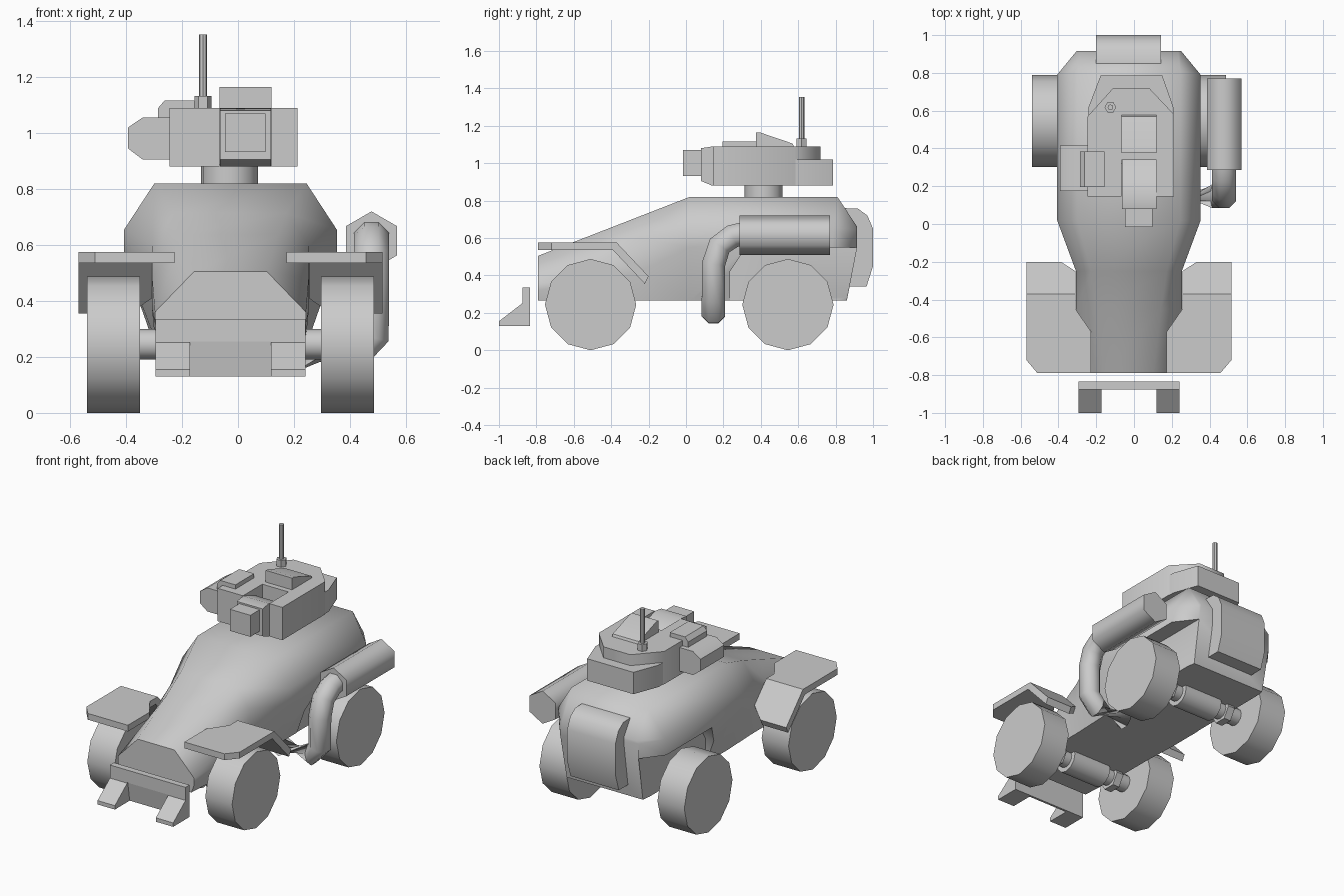
import bpy, bmesh, math
from mathutils import Vector

if "Cube" in bpy.data.objects:
    bpy.data.objects.remove(bpy.data.objects["Cube"], do_unlink=True)

CX = -0.027  # centre plane of the vehicle

grey = bpy.data.materials.new("plain grey")
grey.use_nodes = True
colour = (0.6, 0.6, 0.6, 1)
grey.diffuse_color = colour
grey.node_tree.nodes["Principled BSDF"].inputs["Base Color"].default_value = colour


def finish(name, bm, x=0.0, mirror=False, angle=40, cutter=None):
    """Turn a bmesh into a shaded object, optionally cut and mirrored."""
    bmesh.ops.recalc_face_normals(bm, faces=bm.faces)
    mesh = bpy.data.meshes.new(name)
    bm.to_mesh(mesh)
    bm.free()
    mesh.materials.append(grey)
    ob = bpy.data.objects.new(name, mesh)
    bpy.context.collection.objects.link(ob)
    ob.location.x = x
    bpy.ops.object.select_all(action='DESELECT')
    ob.select_set(True)
    bpy.context.view_layer.objects.active = ob
    if cutter:
        mod = ob.modifiers.new("cut", 'BOOLEAN')
        mod.operation = 'DIFFERENCE'
        mod.solver = 'EXACT'
        mod.object = cutter
        bpy.ops.object.modifier_apply(modifier=mod.name)
    bpy.ops.object.shade_smooth_by_angle(angle=math.radians(angle))
    if mirror:
        ob.modifiers.new("mirror", 'MIRROR').use_mirror_merge = False
    return ob


def loft(rings, caps=True):
    """Skin a list of rings that have equal point counts."""
    bm = bmesh.new()
    rows = [[bm.verts.new(p) for p in ring] for ring in rings]
    n = len(rows[0])
    for a, b in zip(rows, rows[1:]):
        for i in range(n):
            j = (i + 1) % n
            bm.faces.new((a[i], a[j], b[j], b[i]))
    if caps:
        bm.faces.new(rows[0])
        bm.faces.new(rows[-1])
    return bm


def prism(name, axis, pts, a, b, **kw):
    """Extrude a 2D profile along an axis from a to b."""
    def place(p, d):
        return {'X': (d, p[0], p[1]), 'Y': (p[0], d, p[1]), 'Z': (p[0], p[1], d)}[axis]
    return finish(name, loft([[place(p, d) for p in pts] for d in (a, b)]), **kw)


def ngon(cx, cy, r, n, turn=0.0):
    return [(cx + r * math.cos(turn + math.tau * i / n),
             cy + r * math.sin(turn + math.tau * i / n)) for i in range(n)]


def rect(x0, x1, y0, y1):
    return [(x0, y0), (x1, y0), (x1, y1), (x0, y1)]


# Rear wheel arch cutters
arch = [(0.235, 0.2), (0.235, 0.42), (0.32, 0.55), (1.1, 0.55), (1.1, 0.2)]
arch_cutter = prism("arch_cutter", 'X', arch, 0.277, 0.6, x=CX, mirror=True)
arch_cutter.hide_render = True
arch_cutter.hide_viewport = False

# Hull: half sections of (half width, y, z), mirrored into rings
sections = [
    [(.13, -.79, .505), (.27, -.79, .36), (.27, -.79, .32), (.25, -.79, .265)],
    [(.17, -.45, .637), (.28, -.45, .48), (.28, -.45, .37), (.27, -.45, .265)],
    [(.20, -.25, .715), (.28, -.25, .60), (.28, -.25, .42), (.27, -.25, .265)],
    [(.272, .02, .82), (.38, .02, .655), (.38, .02, .55), (.28, .02, .265)],
    [(.272, .81, .82), (.38, .79, .655), (.38, .78, .55), (.28, .78, .265)],
    [(.26, .915, .66), (.277, .915, .645), (.277, .915, .55), (.27, .86, .265)],
]
rings = [s + [(-x, y, z) for x, y, z in reversed(s)] for s in sections]
finish("hull", loft(rings), x=CX, angle=58, cutter=arch_cutter)
arch_cutter.hide_set(True)

# Rear stowage box
prism("rear_box", 'X', [(.84, .76), (.92, .757), (.97, .72), (1, .65), (1, .45),
                        (.965, .34), (.85, .34)], -0.2, 0.142)

# Wheels and axles
for place, y in (("front", -0.51), ("rear", 0.545)):
    prism(place + "_wheels", 'X', ngon(y, .244, .244, 12), .323, .513, x=CX, mirror=True)
    prism(place + "_axle", 'X', ngon(y, .245, .055, 12), -.33, .33, x=CX)
    prism(place + "_axle_housing", 'X', ngon(y, .245, .085, 12), -.14, .14, x=CX)
    prism(place + "_axle_collars", 'X', ngon(y, .245, .08, 6), .2, .25, x=CX, mirror=True)

# Front fenders: a flat plate with a bent rear flap
fold, top, thick = -0.37, 0.575, 0.04
flat = [(.2, -.79), (.484, -.79), (.543, -.72), (.543, fold), (.283, fold), (.283, -.45), (.2, -.57)]
flap = [(.283, fold), (.543, fold), (.543, -.2), (.36, -.2), (.283, -.25)]
bm = bmesh.new()
for outline in (flat, flap):
    bm.faces.new([bm.verts.new((x, y, top - max(0, y - fold) * 1.06)) for x, y in outline])
bmesh.ops.remove_doubles(bm, verts=bm.verts, dist=0.001)
upper = list(bm.faces)
lower = bmesh.ops.extrude_face_region(bm, geom=upper, use_keep_orig=True)["geom"]
for v in lower:
    if isinstance(v, bmesh.types.BMVert):
        v.co += Vector((0, -0.02 if v.co.y > fold - .01 else 0, -thick))
finish("front_fenders", bm, x=CX, mirror=True, angle=30)

# Front bumper plate with two prongs
prism("bumper_plate", 'Y', [(-.268, .13), (-.145, .13), (-.145, .255), (.145, .255),
                            (.145, .13), (.268, .13), (.268, .335), (-.268, .335)],
      -.875, -.835, x=CX)
prism("bumper_inset", 'X', [(-.835, .13), (-.85, .13), (-.87, .255), (-.835, .255)],
      -.145, .145, x=CX)
prism("bumper_prongs", 'X', [(-1, .13), (-.87, .13), (-.87, .255), (-1, .155)],
      .145, .268, x=CX, mirror=True)

# Exhaust: hexagonal muffler and bent pipe
prism("exhaust_muffler", 'Y', ngon(.477, .615, .105, 6, math.pi / 2), .285, .77, angle=65)
path = [Vector(p) for p in ((.477, .3, .62), (.477, .25, .61), (.477, .18, .56), (.477, .147, .46),
                            (.477, .147, .27), (.42, .147, .207), (.2, .147, .207))]
pipe = []
for i, p in enumerate(path):
    t = (path[min(i + 1, len(path) - 1)] - path[max(i - 1, 0)]).normalized()
    # keep the section frame steady around each bend
    side = Vector((1, 0, 0)) if i < 4 else Vector((0, 1, 0)).cross(t)
    if i < 4:
        u, v = side, side.cross(t)
    else:
        u, v = -side if side.x < 0 else side, Vector((0, 1, 0))
        v = u.cross(t)
    pipe.append([p + u * a + v * b for a, b in ngon(0, 0, .068, 8, math.pi / 8)])
finish("exhaust_pipe", loft(pipe), angle=60)

# Turret ring and body with a front slot
prism("turret_ring", 'Z', ngon(-.03, .415, .102, 16), .8, .89)
prism("turret_body", 'Z', [(-.245, .145), (-.066, .145), (-.066, .34), (.12, .34), (.12, .145),
                           (.212, .145), (.212, .58), (.08, .72), (-.11, .72), (-.245, .57)],
      .88, 1.09, angle=50)
prism("turret_rear", 'Z', [(-.24, .5), (.208, .5), (.208, .62), (.15, .785), (-.177, .785),
                           (-.24, .62)], .88, 1.02, angle=50)

# Gun mantlet and gun
prism("gun_mantlet", 'X', [(.08, .905), (.14, .88), (.345, .88), (.345, .98), (.26, 1.05),
                           (.145, 1.09), (.08, 1.08)], -.064, .118)
prism("gun_block", 'Y', rect(-.047, .098, .932, 1.07), -.015, .1)

# Roof hatch, roof box and side pod
prism("roof_hatch", 'X', [(.375, 1.08), (.375, 1.165), (.4, 1.163), (.57, 1.105), (.58, 1.08)],
      -.066, .12)
prism("roof_box", 'Y', [(-.285, 1.05), (-.285, 1.09), (-.262, 1.117), (-.155, 1.117),
                        (-.155, 1.05)], .195, .385)
prism("side_pod", 'Y', [(-.393, .945), (-.34, .905), (-.235, .905), (-.235, 1.056),
                        (-.34, 1.056), (-.393, 1.02)], .175, .415)

# Antenna
prism("antenna_base", 'Z', ngon(-.125, .618, .031, 6), 1.05, 1.133)
prism("antenna_rod", 'Z', ngon(-.125, .618, .015, 8), 1.1, 1.353)
